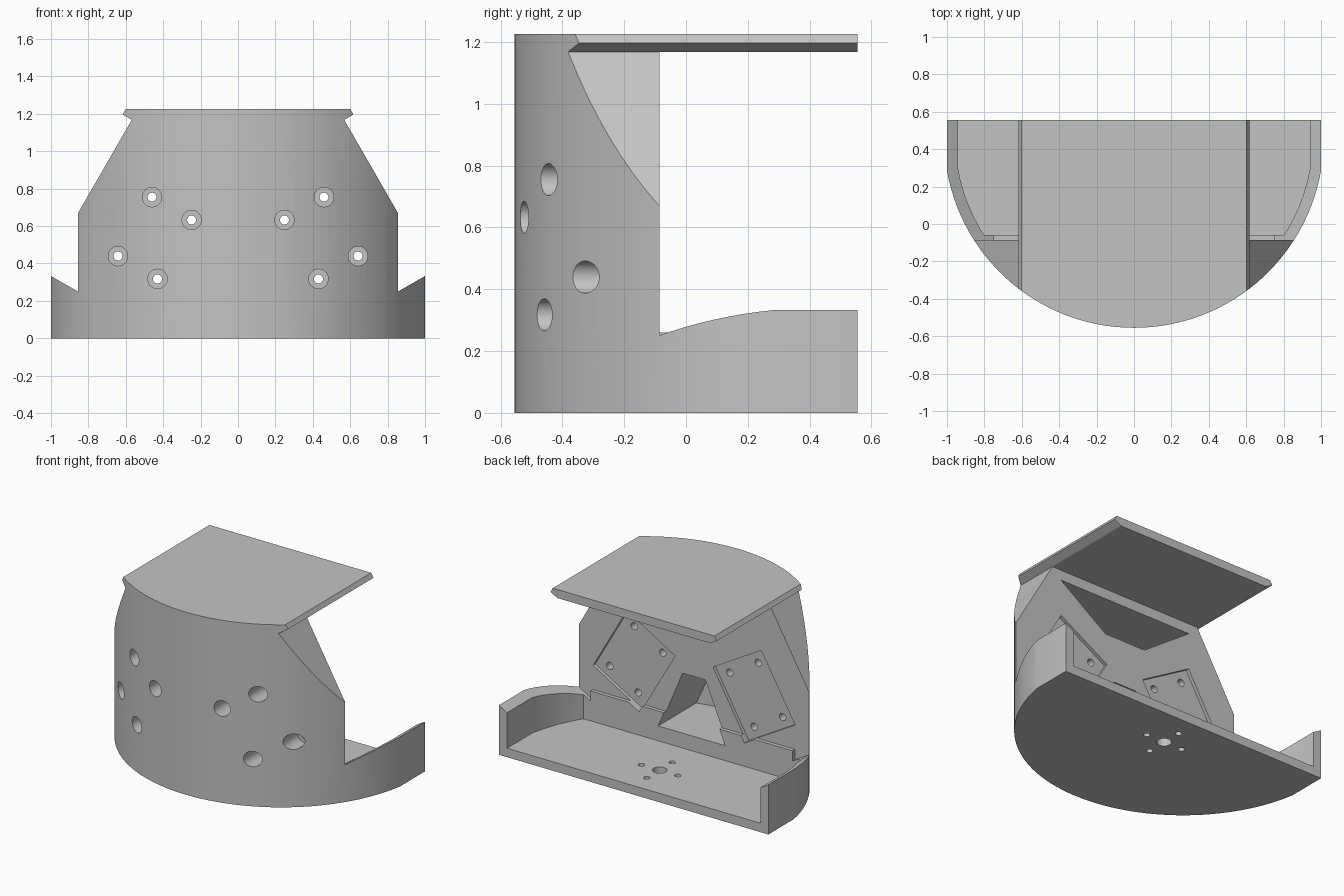
import bpy, bmesh, math
from mathutils import Vector

if "Cube" in bpy.data.objects:
    bpy.data.objects.remove(bpy.data.objects["Cube"], do_unlink=True)

BACK_Y, WALL_Y, ARC_Y = 0.555, -0.085, 0.46
FLOOR_Z, ROOF_Z = 0.06, 1.168

grey = bpy.data.materials.new("light_grey")
grey.use_nodes = True
colour = (0.55, 0.55, 0.55, 1)
grey.diffuse_color = colour
grey.node_tree.nodes["Principled BSDF"].inputs["Base Color"].default_value = colour


def prism(name, points, axis, low, high):
    """Extrude a closed outline along z (points are x, y) or y (points are x, z)."""
    def place(p, h):
        return (p[0], p[1], h) if axis == "z" else (p[0], h, p[1])
    bm = bmesh.new()
    face = bm.faces.new([bm.verts.new(place(p, low)) for p in points])
    moved = bmesh.ops.extrude_face_region(bm, geom=[face])["geom"]
    shift = Vector(place((0, 0), high - low))
    bmesh.ops.translate(bm, vec=shift, verts=[v for v in moved if isinstance(v, bmesh.types.BMVert)])
    bmesh.ops.recalc_face_normals(bm, faces=bm.faces)
    mesh = bpy.data.meshes.new(name)
    bm.to_mesh(mesh)
    bm.free()
    mesh.materials.append(grey)
    obj = bpy.data.objects.new(name, mesh)
    bpy.context.collection.objects.link(obj)
    return obj


def combine(target, tool, operation="DIFFERENCE"):
    """Apply a boolean and discard the tool."""
    tool.hide_render = True
    mod = target.modifiers.new("cut", "BOOLEAN")
    mod.operation, mod.object, mod.solver = operation, tool, "EXACT"
    bpy.context.view_layer.objects.active = target
    bpy.ops.object.modifier_apply(modifier=mod.name)
    bpy.data.objects.remove(tool, do_unlink=True)


def d_plan(radius, half_width, back, steps=56):
    """Arc-fronted outline with short straight sides."""
    reach = math.asin(half_width / radius)
    angles = [reach * (2 * i / steps - 1) for i in range(steps + 1)]
    arc = [(radius * math.sin(a), ARC_Y - radius * math.cos(a)) for a in angles]
    return arc + [(half_width, back), (-half_width, back)]


def mirrored(half):
    return half + [(-x, z) for x, z in reversed(half)]


def circle(cx, cy, radius, steps=32):
    turn = 2 * math.pi / steps
    return [(cx + radius * math.cos(i * turn), cy + radius * math.sin(i * turn)) for i in range(steps)]


# Curved shell trimmed to the front silhouette
body = prism("curved_housing", d_plan(1.015, 1.0, BACK_Y), "z", 0, 1.225)
silhouette = mirrored([(1.1, -0.1), (1.1, 0.39), (0.855, 0.25), (0.855, 0.67), (0.568, ROOF_Z),
                       (0.617, 1.196), (0.583, 1.255)])
combine(body, prism("silhouette", silhouette, "y", -1, 1), "INTERSECT")

# Open space behind the upright wall, above the tray and its sloped rim
combine(body, prism("tray_space", [(x, max(y, WALL_Y)) for x, y in d_plan(0.955, 0.94, 1)
                                   if y > WALL_Y] , "z", FLOOR_Z, ROOF_Z))
rim = mirrored([(0.75, 0.192), (1.1, 0.39), (1.1, ROOF_Z), (0.75, ROOF_Z)][::1])
for side in (1, -1):
    half = [(side * x, z) for x, z in rim[:4]]
    combine(body, prism("rim_space", half, "y", WALL_Y, 1))
combine(body, prism("wall_trim", mirrored([(0.8, 0.26), (0.8, ROOF_Z)]), "y", WALL_Y, 1))

# Hollows between the mounting ribs, ending at the inner face of the shell
for half in ([(0.248, 0.16), (0.085, 0.548)], [(0.153, 0.857), (0.5, 1.10)]):
    hollow = prism("hollow", mirrored(half), "y", -1, 0)
    combine(hollow, prism("inner_shell", d_plan(0.955, 0.94, 1), "z", -1, 2), "INTERSECT")
    combine(body, hollow)

# Tilted pockets, each with four counterbored screw holes
tilt = math.radians(30)
for side in (1, -1):
    def tilted(u, v):
        return (side * (0.445 + u * math.cos(tilt) + v * math.sin(tilt)),
                0.536 + u * math.sin(tilt) - v * math.cos(tilt))
    corners = [(-1, -1), (1, -1), (1, 1), (-1, 1)]
    combine(body, prism("pocket", [tilted(a * 0.207, b * 0.25) for a, b in corners], "y", -0.108, 0))
    for a, b in corners:
        x, z = tilted(a * 0.122, b * 0.182)
        combine(body, prism("counterbore", circle(x, z, 0.052), "y", -1, -0.21))
        combine(body, prism("screw_hole", circle(x, z, 0.024, 24), "y", -1, 0))

# Floor holes: one centre hole and four around it
combine(body, prism("centre_hole", circle(0, 0.28, 0.045), "z", -1, 0.1))
for x, y in circle(0, 0.28, 0.135, 4):
    combine(body, prism("small_hole", circle(x, y, 0.02, 20), "z", -1, 0.1))

# Smooth curved faces, crisp edges
bpy.ops.object.select_all(action="DESELECT")
body.select_set(True)
bpy.context.view_layer.objects.active = body
bpy.ops.object.shade_smooth_by_angle(angle=math.radians(20))
